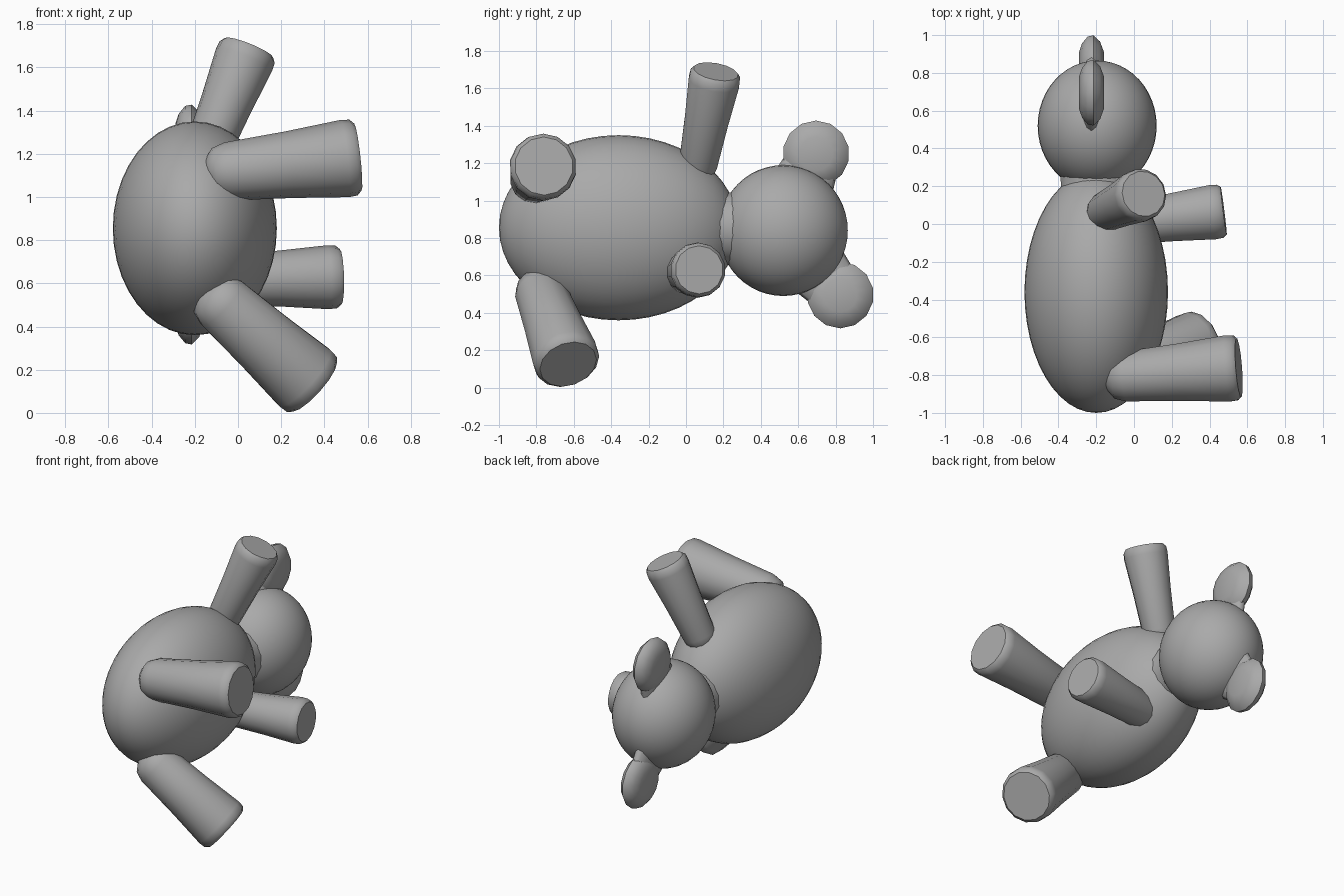
import bpy, bmesh, math
from mathutils import Vector, Matrix

cube = bpy.data.objects.get("Cube")
if cube:
    bpy.data.objects.remove(cube, do_unlink=True)

# single plain grey
grey = bpy.data.materials.new("plain_grey")
grey.use_nodes = True
COLOUR = (0.4, 0.4, 0.4, 1.0)
grey.diffuse_color = COLOUR
grey.node_tree.nodes["Principled BSDF"].inputs["Base Color"].default_value = COLOUR


def finish(name, bm, angle):
    bmesh.ops.recalc_face_normals(bm, faces=bm.faces)
    mesh = bpy.data.meshes.new(name)
    bm.to_mesh(mesh)
    bm.free()
    mesh.materials.append(grey)
    ob = bpy.data.objects.new(name, mesh)
    bpy.context.scene.collection.objects.link(ob)
    bpy.ops.object.select_all(action='DESELECT')
    ob.select_set(True)
    bpy.context.view_layer.objects.active = ob
    bpy.ops.object.shade_smooth_by_angle(angle=math.radians(angle))
    return ob


def ellipsoid(name, centre, radii, segments=40, rings=24):
    """Ellipsoid with its poles along y."""
    bm = bmesh.new()
    bmesh.ops.create_uvsphere(bm, u_segments=segments, v_segments=rings, radius=1)
    rx, ry, rz = radii
    turn = Matrix.Rotation(math.pi / 2, 4, 'X')
    matrix = Matrix.Translation(centre) @ Matrix.Diagonal((rx, ry, rz, 1)) @ turn
    bmesh.ops.transform(bm, matrix=matrix, verts=bm.verts)
    return finish(name, bm, 40)


def lathe(name, start, end, profile, sides, angle=40):
    """Closed tube through (distance, radius) rings along start -> end."""
    start, end = Vector(start), Vector(end)
    axis = (end - start).normalized()
    turn = axis.to_track_quat('Z', 'Y')
    bm = bmesh.new()
    loops = []
    for d, r in profile:
        ring = []
        for i in range(sides):
            a = 2 * math.pi * (i + 0.5) / sides
            p = turn @ Vector((r * math.cos(a), r * math.sin(a), d))
            ring.append(bm.verts.new(start + p))
        loops.append(ring)
    for a, b in zip(loops, loops[1:]):
        for i in range(sides):
            j = (i + 1) % sides
            bm.faces.new((a[i], a[j], b[j], b[i]))
    bm.faces.new(loops[0][::-1])
    bm.faces.new(loops[-1])
    return finish(name, bm, angle)


def limb(name, base, tip, r_base, r_tip):
    """Tapered limb: domed root, widening to a flat, softly chamfered end."""
    n = (Vector(tip) - Vector(base)).length
    profile = [(-0.07, r_base * 0.45), (-0.03, r_base * 0.85), (0.03, r_base),
               (n * 0.5, r_base * 0.55 + r_tip * 0.45),
               (n - 0.06, r_tip), (n - 0.02, r_tip * 0.98), (n, r_tip * 0.87)]
    return lathe(name, base, tip, profile, 14)


# body and head
ellipsoid("body", (-0.20, -0.36, 0.855), (0.38, 0.64, 0.495))
ellipsoid("head", (-0.195, 0.52, 0.84), (0.315, 0.345, 0.35))

# neck collar
lathe("neck", (-0.195, 0.12, 0.85), (-0.195, 0.28, 0.85),
      [(0, 0.21), (0.08, 0.195), (0.16, 0.20)], 16)

# arms and legs
limb("left_arm", (-0.16, 0.06, 1.17), (0.05, 0.16, 1.69), 0.105, 0.14)
limb("right_arm", (-0.08, 0.00, 0.615), (0.475, 0.07, 0.63), 0.115, 0.148)
limb("left_leg", (-0.08, -0.81, 1.115), (0.555, -0.76, 1.185), 0.135, 0.18)
limb("right_leg", (-0.10, -0.785, 0.53), (0.35, -0.63, 0.125), 0.14, 0.18)

# disc ears, each with a tapered root sunk into the head
head_centre = Vector((-0.225, 0.52, 0.84))
for side, y, z in (("left", 0.695, 1.25), ("right", 0.825, 0.495)):
    lathe(side + "_ear", (-0.29, y, z), (-0.16, y, z),
          [(0, 0.09), (0.015, 0.135), (0.045, 0.172), (0.075, 0.178),
           (0.11, 0.145), (0.13, 0.09)], 14, 50)
    centre = Vector((-0.225, y, z))
    outward = (centre - head_centre).normalized()
    root = lathe(side + "_ear_root", centre - outward * 0.19, centre - outward * 0.02,
                 [(0, 0.17), (0.08, 0.155), (0.17, 0.14)], 14)
    for v in root.data.vertices:
        v.co.x = -0.225 + (v.co.x + 0.225) * 0.36
